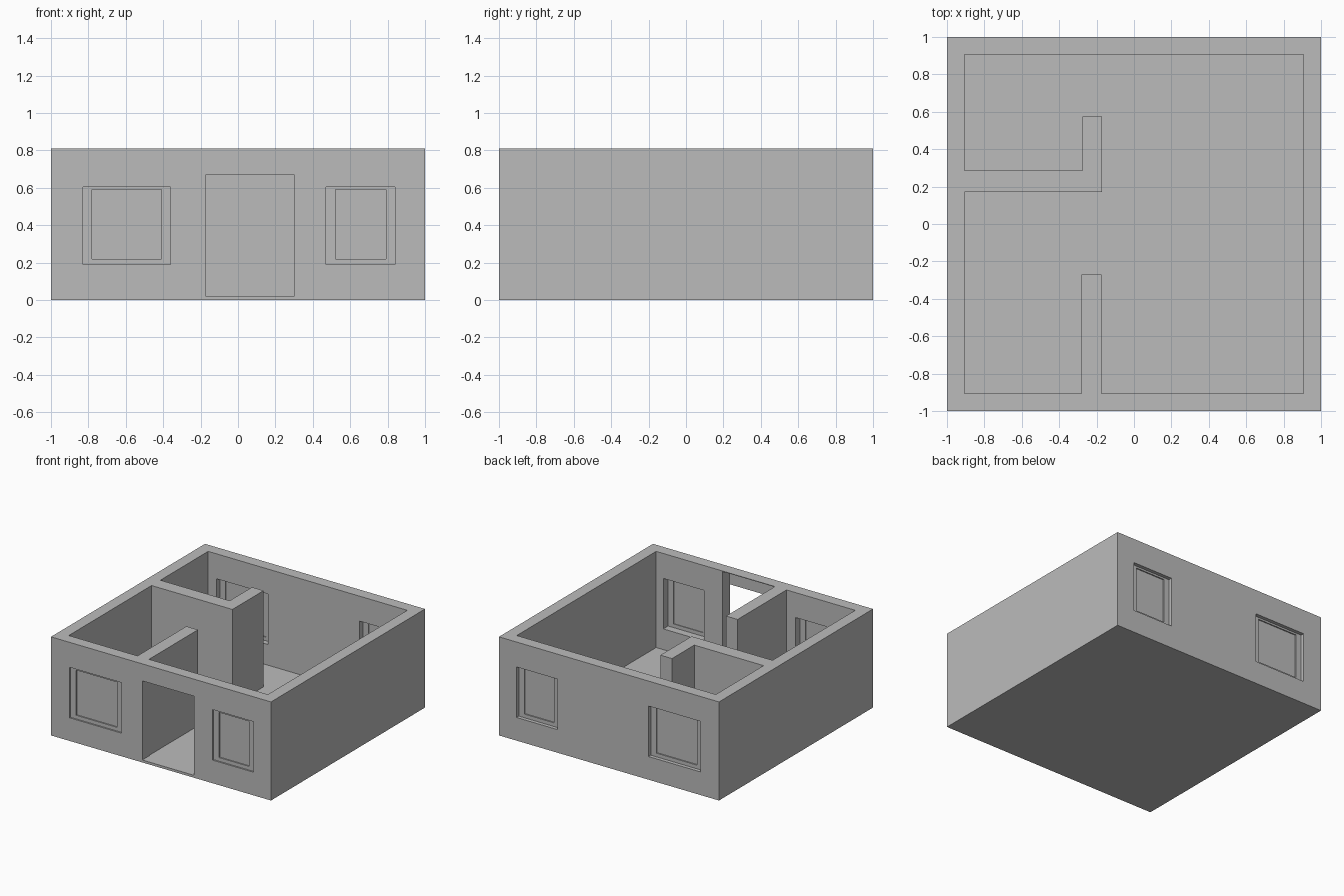
import bpy

cube = bpy.data.objects.get("Cube")
if cube:
    bpy.data.objects.remove(cube, do_unlink=True)

grey = bpy.data.materials.new("plain_grey")
grey.use_nodes = True
colour = (0.5, 0.5, 0.5, 1)
grey.diffuse_color = colour
bsdf = grey.node_tree.nodes["Principled BSDF"]
bsdf.inputs["Base Color"].default_value = colour
bsdf.inputs["Roughness"].default_value = 0.8

HEIGHT = 0.81
FLOOR = 0.02
INNER = 0.905
SILL, HEAD = 0.19, 0.605
DOOR = (-0.17, 0.30)
DOOR_TOP = 0.67
WINDOWS = {"wide": (-0.83, -0.36), "narrow": (0.47, 0.84)}


def box(name, x, y, z):
    """Flat-faced block spanning the given ranges."""
    ranges = [sorted(r) for r in (x, y, z)]
    bpy.ops.mesh.primitive_cube_add(size=1)
    ob = bpy.context.object
    ob.name = ob.data.name = name
    for v in ob.data.vertices:
        v.co = [lo + (c + 0.5) * (hi - lo) for c, (lo, hi) in zip(v.co, ranges)]
    ob.data.materials.append(grey)
    return ob


def cut(target, name, x, y, z):
    """Subtract a hidden block from the target."""
    cutter = box(name, x, y, z)
    cutter.hide_render = True
    cutter.hide_set(True)
    cutter.display_type = 'WIRE'
    mod = target.modifiers.new(name, 'BOOLEAN')
    mod.operation = 'DIFFERENCE'
    mod.solver = 'EXACT'
    mod.object = cutter
    bpy.context.view_layer.objects.active = target
    bpy.ops.object.modifier_apply(modifier=mod.name)
    bpy.data.objects.remove(cutter, do_unlink=True)


def window(name, x, side, recess):
    """Raised border around a thin pane, set back from the outer wall face."""
    outer = side * (1 - recess)
    inner = side * (1 - recess - 0.02)
    pane = side * (1 - recess - 0.01)
    rim, rail = 0.05, 0.03
    x0, x1 = x
    for tag, xs in (("left", (x1 - rim, x1)), ("right", (x0, x0 + rim))):
        box(f"{name}_stile_{tag}", xs, (outer, inner), (SILL, HEAD))
    for tag, zs in (("bottom", (SILL, SILL + rail)), ("top", (HEAD - rail / 2, HEAD))):
        box(f"{name}_rail_{tag}", (x0 + rim, x1 - rim), (outer, inner), zs)
    box(f"{name}_pane", (x0 + rim, x1 - rim), (pane, pane - side * 0.004),
        (SILL + rail, HEAD - rail / 2))


# Floor slab
box("floor", (-INNER, INNER), (-INNER, INNER), (0, FLOOR))

# Side walls
for tag, s in (("left", 1), ("right", -1)):
    box(f"{tag}_wall", (s * INNER, s), (-1, 1), (0, HEIGHT))

# Front and back walls with window openings
for tag, s, recess in (("front", -1, 0.012), ("back", 1, 0.03)):
    wall = box(f"{tag}_wall", (-INNER, INNER), (s * INNER, s), (0, HEIGHT))
    for size, x in WINDOWS.items():
        cut(wall, f"{tag}_{size}_opening", x, (s * 0.8, s * 1.1), (SILL, HEAD))
        window(f"{tag}_{size}_window", x, s, recess)
    if s < 0:
        # Doorway, with a hollow header above it
        cut(wall, "door_opening", DOOR, (-1.1, -0.8), (FLOOR, DOOR_TOP))
        cut(wall, "header_hollow", DOOR, (-0.99, -0.8), (0.6, HEIGHT - 0.005))

# Partitions between the rooms
box("front_partition", (-0.28, -0.175), (-INNER, -0.27), (FLOOR, HEIGHT))
box("middle_partition", (-INNER, -0.17), (0.17, 0.285), (FLOOR, HEIGHT))
box("middle_partition_return", (-0.275, -0.17), (0.285, 0.575), (FLOOR, HEIGHT))
